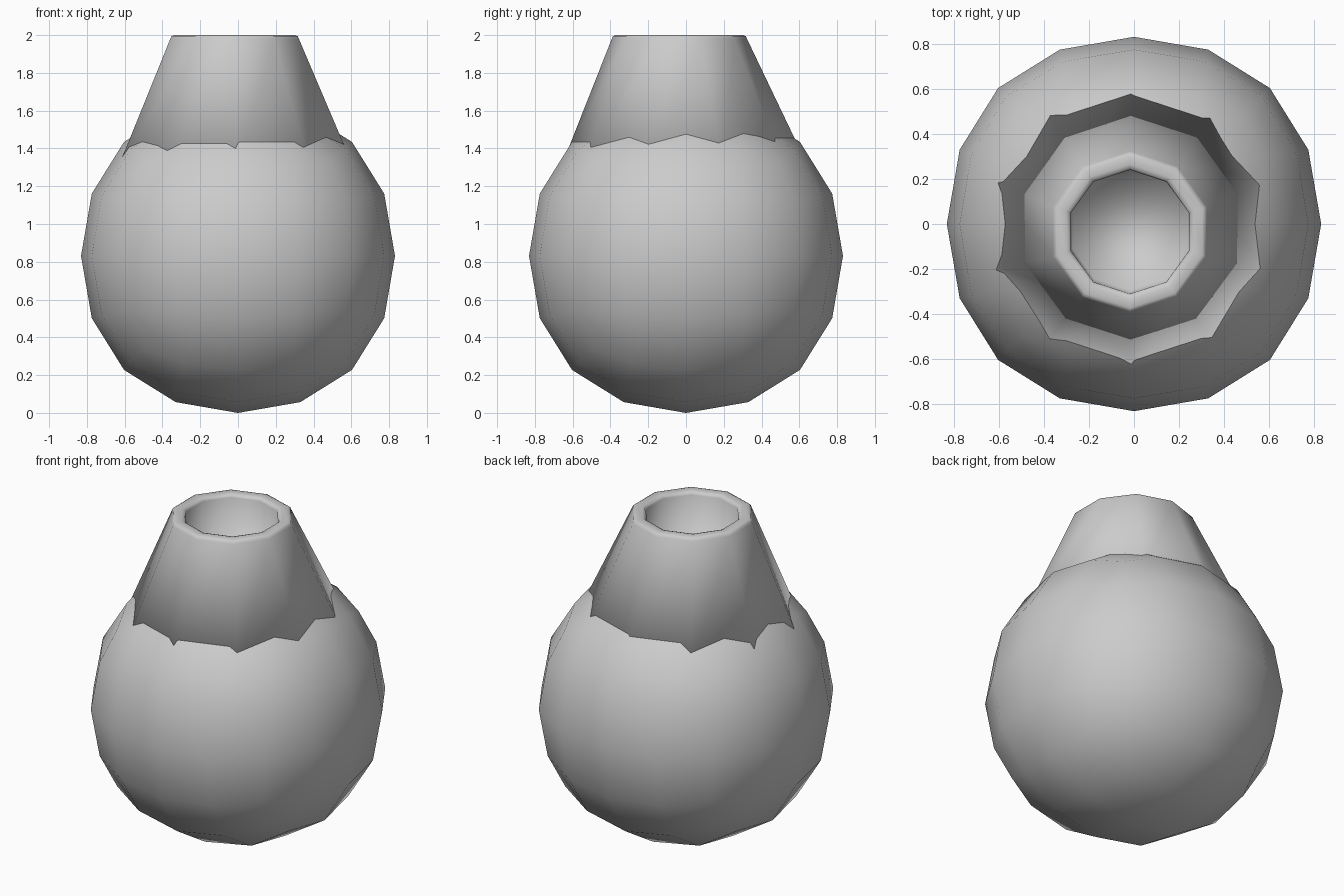
import bpy
import bmesh
from math import cos, sin, pi

if "Cube" in bpy.data.objects:
    bpy.data.objects.remove(bpy.data.objects["Cube"])

# Round body: a cube smoothed into a 16-sided ball
bpy.ops.mesh.primitive_cube_add(size=1.98, location=(0, 0, 0.831))
body = bpy.context.object
body.name = "round_body"
sub = body.modifiers.new("round", 'SUBSURF')
sub.levels = sub.render_levels = 2
bpy.ops.object.shade_smooth()

# Hollow neck: ten-sided rings (radius, height, centre x, centre y), base to bowl floor
SIDES = 10
rings = [
    (0.664, 1.28, -0.011, -0.006),
    (0.358, 1.98, -0.018, -0.035),
    (0.352, 1.994, -0.018, -0.035),
    (0.338, 2.00, -0.018, -0.035),
    (0.300, 2.00, -0.018, -0.035),
    (0.283, 1.994, -0.018, -0.035),
    (0.275, 1.98, -0.018, -0.035),
    (0.270, 1.69, -0.016, -0.025),
]
bm = bmesh.new()
loops = []
for r, z, cx, cy in rings:
    angles = [pi / 2 + 2 * pi * i / SIDES for i in range(SIDES)]
    loops.append([bm.verts.new((cx + r * cos(a), cy + r * sin(a), z)) for a in angles])
for lower, upper in zip(loops, loops[1:]):
    for i in range(SIDES):
        j = (i + 1) % SIDES
        bm.faces.new((lower[i], lower[j], upper[j], upper[i]))
bm.faces.new(loops[0][::-1])
bm.faces.new(loops[-1])
bmesh.ops.recalc_face_normals(bm, faces=bm.faces[:])
for f in bm.faces:
    f.smooth = True
mesh = bpy.data.meshes.new("neck")
bm.to_mesh(mesh)
bm.free()
neck = bpy.data.objects.new("neck", mesh)
bpy.context.collection.objects.link(neck)
